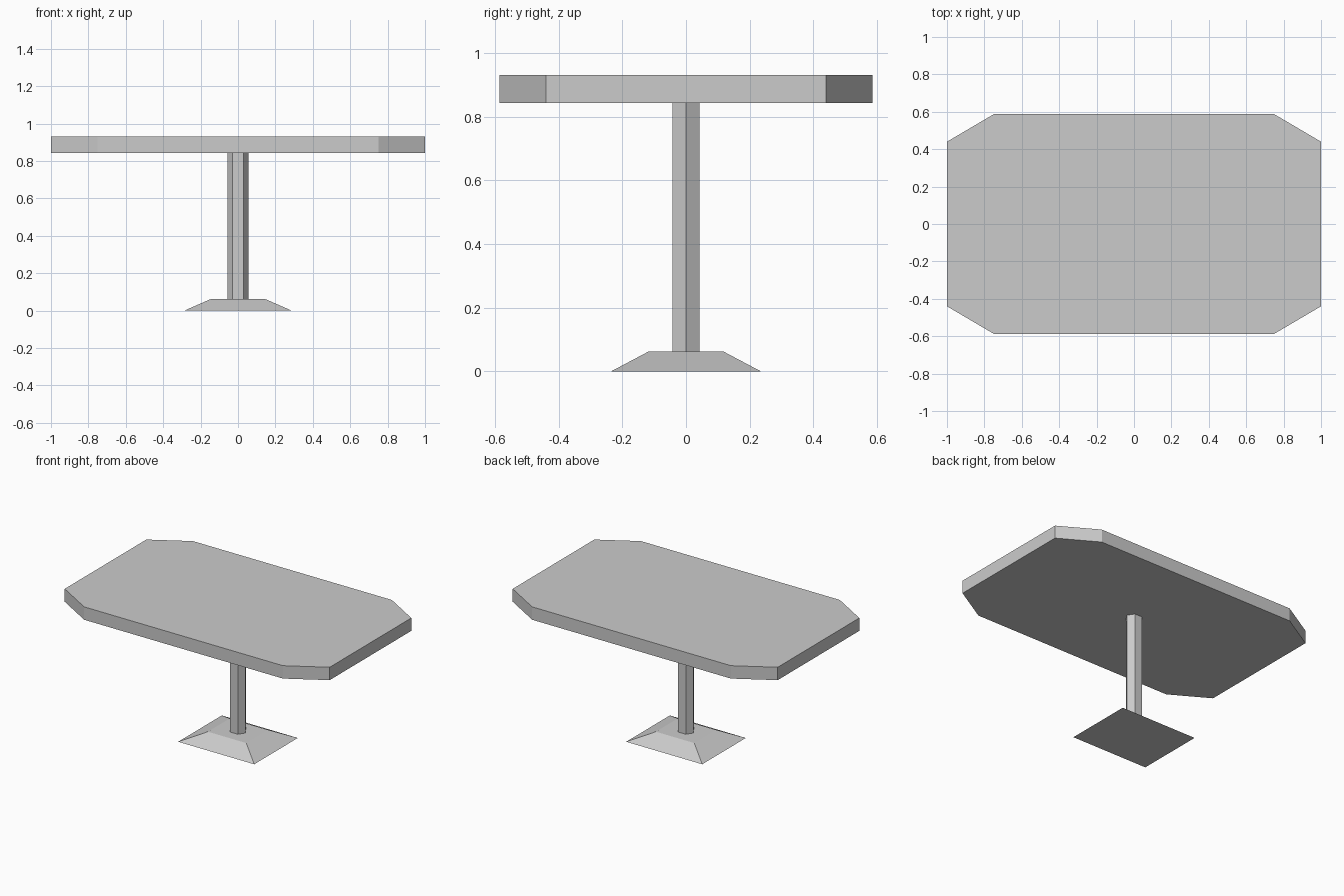
import bpy, bmesh
from math import cos, sin, pi

if "Cube" in bpy.data.objects:
    bpy.data.objects.remove(bpy.data.objects["Cube"])


def loft(name, bottom, top, z0, z1):
    """Closed solid between two outlines with equal point counts."""
    bm = bmesh.new()
    lo = [bm.verts.new((x, y, z0)) for x, y in bottom]
    hi = [bm.verts.new((x, y, z1)) for x, y in top]
    bm.faces.new(lo[::-1])
    bm.faces.new(hi)
    n = len(lo)
    for i in range(n):
        j = (i + 1) % n
        bm.faces.new((lo[i], lo[j], hi[j], hi[i]))
    mesh = bpy.data.meshes.new(name)
    bm.to_mesh(mesh)
    bm.free()
    obj = bpy.data.objects.new(name, mesh)
    bpy.context.collection.objects.link(obj)
    return obj


def rectangle(x, y):
    return [(-x, -y), (x, -y), (x, y), (-x, y)]


# Sloped rectangular foot
loft("base", rectangle(0.287, 0.235), rectangle(0.145, 0.118), 0.0, 0.062)

# Slightly stretched hexagonal column
hexagon = [(0.057 * cos(i * pi / 3), 0.0495 * sin(i * pi / 3)) for i in range(6)]
loft("column", hexagon, hexagon, 0.062, 0.843)

# Tabletop with cut corners
X, Y, CX, CY = 1.0, 0.587, 0.75, 0.44
outline = [(-CX, -Y), (CX, -Y), (X, -CY), (X, CY),
           (CX, Y), (-CX, Y), (-X, CY), (-X, -CY)]
loft("tabletop", outline, outline, 0.843, 0.931)
